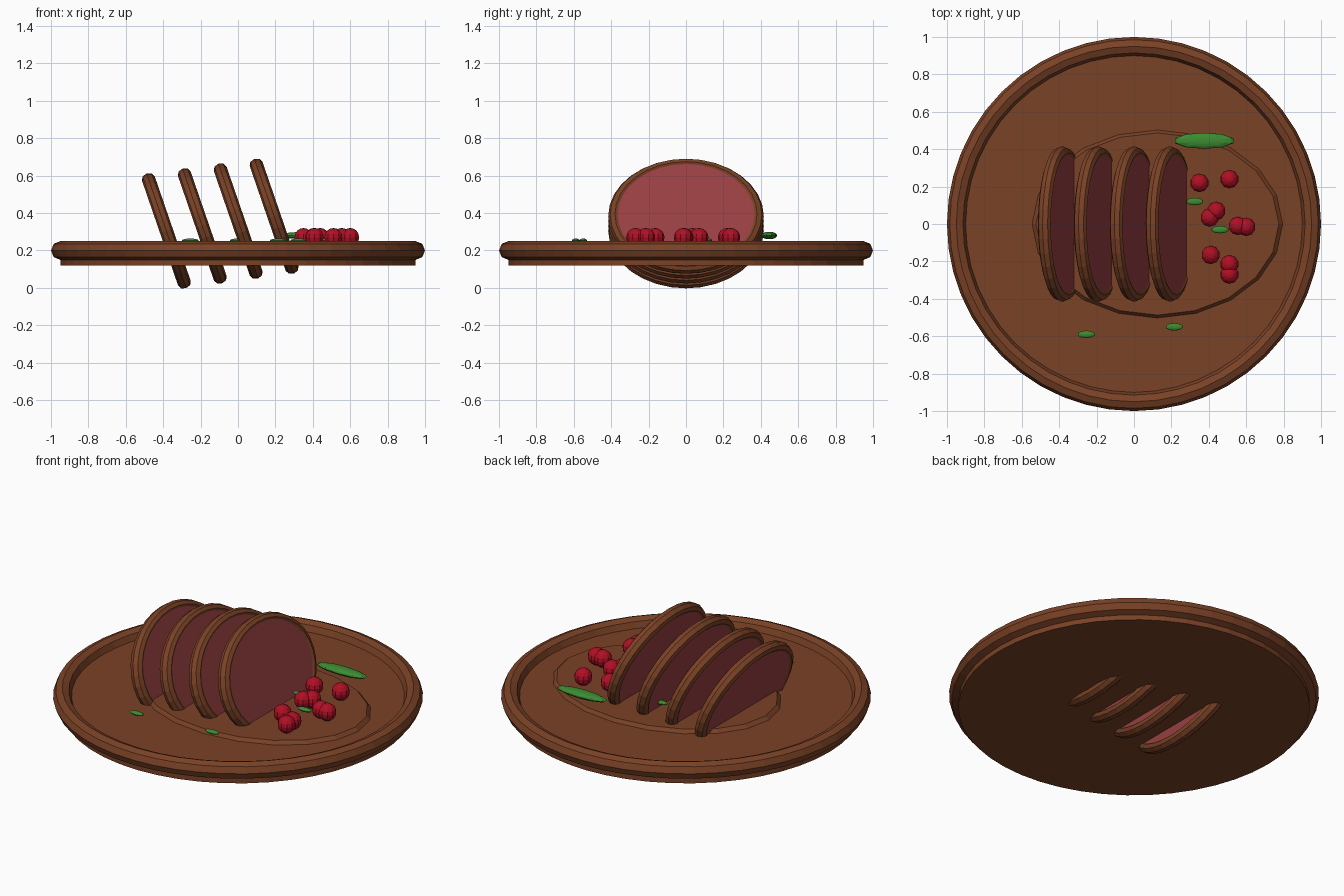
import bpy
from math import radians

cube = bpy.data.objects.get("Cube")
if cube:
    bpy.data.objects.remove(cube, do_unlink=True)


def material(name, rgb):
    mat = bpy.data.materials.new(name)
    mat.use_nodes = True
    mat.diffuse_color = (*rgb, 1)
    mat.node_tree.nodes["Principled BSDF"].inputs["Base Color"].default_value = (*rgb, 1)
    return mat


brown = material("roast brown", (0.195, 0.054, 0.019))
pink = material("meat pink", (0.314, 0.051, 0.054))
red = material("berry red", (0.43, 0.005, 0.018))
green = material("herb green", (0.045, 0.26, 0.032))


def finish(name, mat, scale=(1, 1, 1)):
    obj = bpy.context.object
    obj.name = name
    obj.scale = scale
    obj.data.materials.append(mat)
    return obj


def ellipsoid(name, mat, loc, scale):
    bpy.ops.mesh.primitive_uv_sphere_add(segments=10, ring_count=8, radius=1, location=loc)
    return finish(name, mat, scale)


# Plate with a rounded rim
bpy.ops.mesh.primitive_cylinder_add(vertices=48, radius=0.95, depth=0.08, location=(0, 0, 0.16))
finish("plate_base", brown)
bpy.ops.mesh.primitive_torus_add(major_segments=48, minor_segments=8, major_radius=0.95,
                                 minor_radius=0.05, location=(0, 0, 0.2))
finish("plate_rim", brown)

# Shallow oval pool of sauce
bpy.ops.mesh.primitive_cone_add(vertices=20, radius1=1, radius2=0.955, depth=0.03,
                                location=(0.125, 0, 0.205))
finish("sauce", brown, (0.68, 0.51, 1))

# Four leaning slices, each a meat disc inside a crust ring
for i in range(4):
    place = dict(location=(-0.383 + 0.192 * i, 0, 0.305 + 0.026 * i),
                 rotation=(0, radians(71), 0))
    bpy.ops.mesh.primitive_cylinder_add(vertices=32, radius=0.38, depth=0.06, **place)
    finish(f"slice_meat_{i + 1}", pink, (0.78, 1, 1))
    bpy.ops.mesh.primitive_torus_add(major_segments=32, minor_segments=8, major_radius=0.38,
                                     minor_radius=0.036, **place)
    finish(f"slice_crust_{i + 1}", brown, (0.78, 1, 1))

# Berries beside the slices
berries = [(0.35, 0.22), (0.51, 0.24), (0.44, 0.07), (0.405, 0.035), (0.555, -0.01),
           (0.6, -0.015), (0.41, -0.165), (0.51, -0.215), (0.51, -0.27)]
for i, (x, y) in enumerate(berries):
    ellipsoid(f"berry_{i + 1}", red, (x, y, 0.27), (0.05, 0.05, 0.05))

# Herb sprig and scattered leaves
ellipsoid("herb_sprig", green, (0.375, 0.445, 0.28), (0.165, 0.043, 0.02))
leaves = [(0.325, 0.12), (0.46, -0.03), (-0.255, -0.59), (0.215, -0.55), (0, 0.24)]
for i, (x, y) in enumerate(leaves):
    ellipsoid(f"herb_leaf_{i + 1}", green, (x, y, 0.253), (0.047, 0.02, 0.011))
